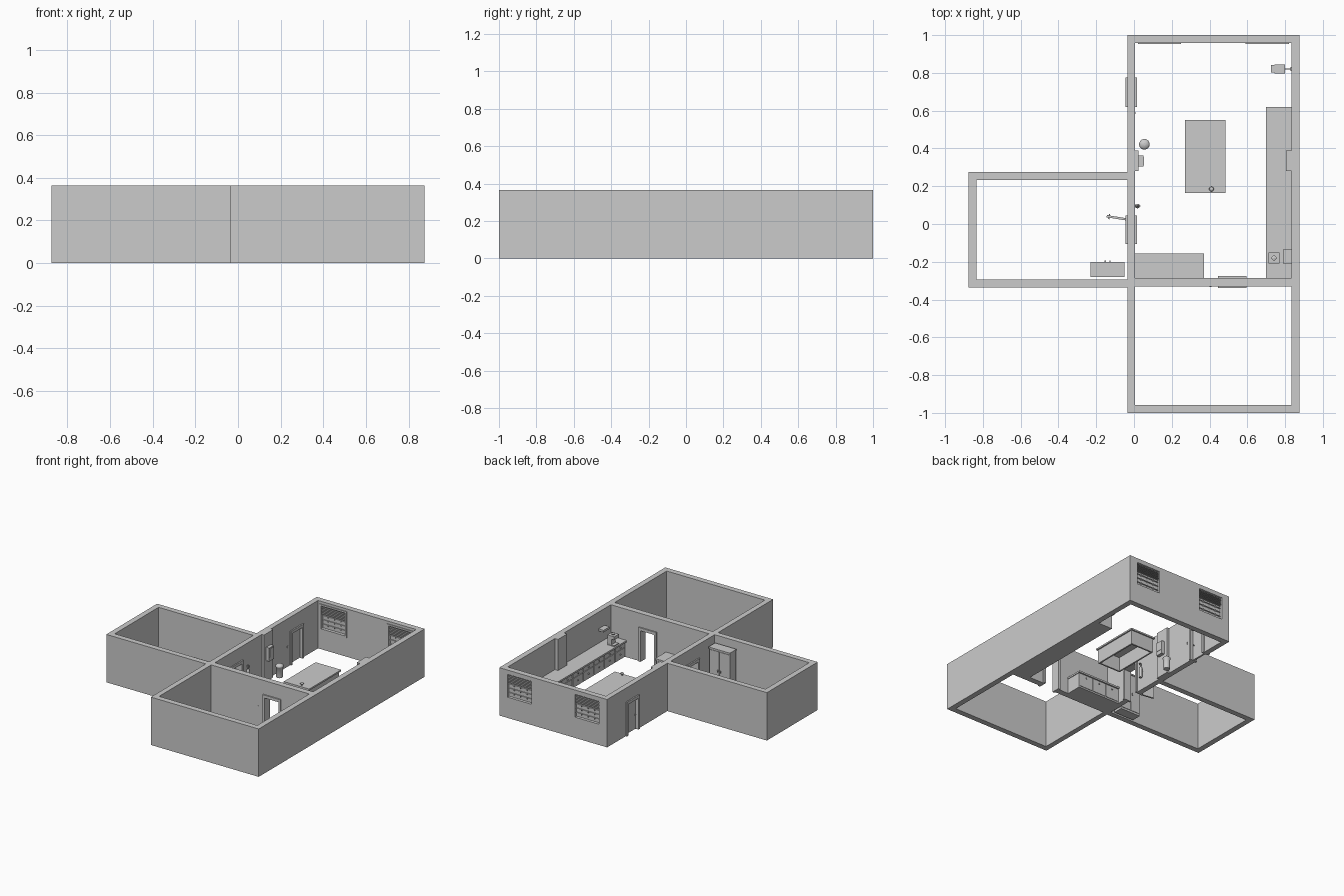
import bpy, bmesh, math
from mathutils import Matrix, Vector

grey = bpy.data.materials.new("plain grey")
grey.diffuse_color = (0.6, 0.6, 0.6, 1)


def finish(name, bm):
    me = bpy.data.meshes.new(name)
    bm.to_mesh(me)
    bm.free()
    me.materials.append(grey)
    ob = bpy.data.objects.new(name, me)
    bpy.context.collection.objects.link(ob)
    return ob


def boxes(name, items):
    """One object from (x0, x1, y0, y1, z0, z1) boxes."""
    bm = bmesh.new()
    for x0, x1, y0, y1, z0, z1 in items:
        m = Matrix.Translation(((x0 + x1) / 2, (y0 + y1) / 2, (z0 + z1) / 2)) \
            @ Matrix.Diagonal((x1 - x0, y1 - y0, z1 - z0, 1))
        bmesh.ops.create_cube(bm, size=1, matrix=m)
    return finish(name, bm)


def lathe(name, cx, cy, profile, n=20, rot=None):
    """Revolve (radius, z) points about a vertical axis."""
    bm = bmesh.new()
    rings = [[bm.verts.new((r * math.cos(2 * math.pi * i / n), r * math.sin(2 * math.pi * i / n), z))
              for i in range(n)] for r, z in profile]
    for a, b in zip(rings, rings[1:]):
        for i in range(n):
            f = bm.faces.new((a[i], a[(i + 1) % n], b[(i + 1) % n], b[i]))
            f.smooth = n > 10
    bm.faces.new(rings[0][::-1])
    bm.faces.new(rings[-1])
    for e in bm.edges:
        if len(e.link_faces) == 2 and e.calc_face_angle() > 0.6:
            e.smooth = False
    if rot:
        bmesh.ops.transform(bm, matrix=rot, verts=bm.verts)
    bmesh.ops.translate(bm, vec=Vector((cx, cy, 0)), verts=bm.verts)
    return finish(name, bm)


H = 0.365


def wall(name, axis, lo, hi, t0, t1, holes=()):
    """Wall running along x or y, with (start, end, bottom, top) openings."""
    parts, p = [], lo
    for a, b, z0, z1 in holes:
        parts += [(p, a, 0, H), (a, b, z1, H)]
        if z0 > 0:
            parts.append((a, b, 0, z0))
        p = b
    parts.append((p, hi, 0, H))
    boxes(name, [(a, b, t0, t1, c, d) if axis == "x" else (t0, t1, a, b, c, d)
                 for a, b, c, d in parts])


# Walls of the three rooms
DT = 0.24
WZ0, WZ1 = 0.145, 0.345
windows = [(0.02, 0.25), (0.59, 0.82)]
wall("main_left_wall", "y", -1, 1, -0.035, 0.005, [(-0.09, 0.03, 0, DT), (0.635, 0.76, 0, DT)])
wall("main_right_wall", "y", -1, 1, 0.833, 0.875)
wall("main_back_wall", "x", 0.005, 0.833, 0.957, 1.0, [(a, b, WZ0, WZ1) for a, b in windows])
wall("dividing_wall", "x", 0.005, 0.833, -0.33, -0.285, [(0.46, 0.58, 0, DT)])
wall("lower_room_front_wall", "x", 0.005, 0.833, -1, -0.957)
wall("side_room_left_wall", "y", -0.337, 0.275, -0.875, -0.833)
wall("side_room_back_wall", "x", -0.833, -0.035, 0.233, 0.275)
wall("side_room_front_wall", "x", -0.833, -0.035, -0.337, -0.295)

# Door frames
for name, axis, a, b, t0, t1 in [("side_door_frame", "y", -0.105, 0.045, -0.045, 0.015),
                                 ("outer_door_frame", "y", 0.62, 0.775, -0.045, 0.015),
                                 ("lower_door_frame", "x", 0.445, 0.595, -0.34, -0.275)]:
    ps = [(a, a + 0.017, 0, 0.26), (b - 0.017, b, 0, 0.26), (a + 0.017, b - 0.017, DT - 0.002, 0.26)]
    boxes(name, [(p, q, t0, t1, c, d) if axis == "x" else (t0, t1, p, q, c, d) for p, q, c, d in ps])

# Closed outer door and open inner door
boxes("outer_door", [(-0.022, -0.008, 0.637, 0.758, 0.002, DT - 0.002),
                     (-0.03, 0.002, 0.648, 0.654, 0.11, 0.117)])
leaf = boxes("open_door", [(-0.11, 0, -0.006, 0.006, 0.004, DT - 0.004),
                           (-0.1, -0.093, -0.014, 0.014, 0.11, 0.117)])
leaf.location = (-0.036, 0.024, 0)
leaf.rotation_euler.z = math.radians(-9)

# Windows: frame, pane, blind slats and glazing bars
for i, (a, b) in enumerate(windows):
    f = 0.013
    boxes(f"window_frame_{i}", [(a, a + f, 0.952, 1.0, WZ0, WZ1), (b - f, b, 0.952, 1.0, WZ0, WZ1),
                                (a + f, b - f, 0.952, 1.0, WZ0, WZ0 + f),
                                (a + f, b - f, 0.952, 1.0, WZ1 - f, WZ1)])
    boxes(f"window_pane_{i}", [(a + f, b - f, 0.975, 0.979, WZ0 + f, WZ1 - f)])
    boxes(f"window_blind_{i}", [(a + f, b - f, y, y + 0.012, 0.268 + k * 0.011, 0.271 + k * 0.011)
                                for k in range(6) for y in (0.96, 0.981)])
    bars = [(a + f, b - f, 0.968, 0.986, z, z + 0.005) for z in (0.185, 0.218, 0.25)]
    bars += [(x - 0.002, x + 0.002, 0.966, 0.988, z - 0.006, z + 0.006)
             for z in (0.185, 0.218, 0.25) for x in (a + 0.06, a + 0.115, b - 0.06)]
    boxes(f"window_bars_{i}", bars)

# Long counter on the right wall, with drawers, doors and knobs
boxes("long_counter", [(0.715, 0.833, -0.285, 0.61, 0, 0.115), (0.70, 0.833, -0.285, 0.62, 0.115, 0.128)])
n, s = 7, 0.895 / 7
fronts, knobs = [], []
for k in range(n):
    y0 = -0.285 + k * s
    for z0, z1 in ((0.012, 0.074), (0.08, 0.111)):
        fronts.append((0.71, 0.715, y0 + 0.005, y0 + s - 0.005, z0, z1))
        knobs.append((0.703, 0.71, y0 + s / 2 - 0.004, y0 + s / 2 + 0.004, (z0 + z1) / 2 - 0.004, (z0 + z1) / 2 + 0.004))
boxes("long_counter_fronts", fronts)
boxes("long_counter_knobs", knobs)

# Short counter on the dividing wall
boxes("short_counter", [(0.005, 0.365, -0.285, -0.166, 0, 0.115), (0.005, 0.37, -0.285, -0.155, 0.115, 0.128)])
boxes("short_counter_fronts", [(0.01 + k * 0.118, 0.122 + k * 0.118, -0.166, -0.162, 0.012, 0.11) for k in range(3)])
boxes("short_counter_knobs", [(0.062 + k * 0.118, 0.07 + k * 0.118, -0.162, -0.156, 0.085, 0.093) for k in range(3)])

# Island: top on a hollow body
boxes("island_top", [(0.27, 0.485, 0.165, 0.55, 0.108, 0.12)])
boxes("island_body", [(0.28, 0.292, 0.175, 0.54, 0, 0.108), (0.463, 0.475, 0.175, 0.54, 0, 0.108),
                      (0.292, 0.463, 0.175, 0.187, 0, 0.108), (0.292, 0.463, 0.528, 0.54, 0, 0.108)])
lathe("island_tap", 0.41, 0.185, [(0.005, 0.12), (0.005, 0.128), (0.013, 0.134), (0.011, 0.138), (0.003, 0.14)], 12)

# Shallow wall columns and the wall cabinet
boxes("right_column", [(0.806, 0.834, 0.28, 0.39, 0.128, H)])
boxes("left_column", [(0.004, 0.024, 0.28, 0.39, 0, H)])
boxes("wall_cabinet", [(0.024, 0.05, 0.305, 0.362, 0.16, 0.262), (0.05, 0.053, 0.311, 0.356, 0.19, 0.255)])

# Round bin
lathe("bin", 0.055, 0.422, [(0.023, 0), (0.026, 0.078), (0.028, 0.08), (0.028, 0.088), (0.02, 0.097), (0.006, 0.1)], 24)

# Fire extinguisher hung on the wall
lathe("extinguisher", 0.019, 0.095, [(0.011, 0.09), (0.012, 0.095), (0.012, 0.16), (0.009, 0.172),
                                     (0.004, 0.178), (0.004, 0.19)], 16)
boxes("extinguisher_handle", [(0.012, 0.032, 0.092, 0.098, 0.19, 0.195), (0.014, 0.034, 0.092, 0.098, 0.2, 0.204),
                              (0.012, 0.017, 0.092, 0.098, 0.188, 0.204), (0.004, 0.02, 0.088, 0.102, 0.14, 0.146)])

# Countertop machine and small wall shelf
boxes("countertop_machine", [(0.712, 0.77, -0.208, -0.152, 0.128, 0.135), (0.737, 0.77, -0.206, -0.154, 0.135, 0.2),
                             (0.712, 0.77, -0.208, -0.152, 0.178, 0.203)])
lathe("machine_hopper", 0.741, -0.18, [(0.012, 0.203), (0.018, 0.213), (0.004, 0.216)], 4)
boxes("wall_shelf", [(0.79, 0.834, -0.208, -0.135, 0.222, 0.238)])

# Wall mounted camera on an arm
boxes("camera_body", [(0.745, 0.8, 0.798, 0.845, 0.2, 0.235), (0.725, 0.745, 0.802, 0.841, 0.204, 0.231)])
boxes("camera_arm", [(0.79, 0.834, 0.818, 0.824, 0.214, 0.22), (0.828, 0.834, 0.81, 0.832, 0.205, 0.23)])

# Wardrobe in the side room
boxes("wardrobe", [(-0.225, -0.055, -0.28, -0.206, 0.0, 0.302), (-0.23, -0.05, -0.28, -0.2, 0.302, 0.312)])
boxes("wardrobe_doors", [(-0.22, -0.142, -0.206, -0.202, 0.015, 0.295), (-0.138, -0.06, -0.206, -0.202, 0.015, 0.295)])
boxes("wardrobe_knobs", [(x, x + 0.006, -0.202, -0.194, 0.14, 0.155) for x in (-0.155, -0.131)])

# Light switches
boxes("lower_room_switch", [(0.4, 0.41, -0.334, -0.33, 0.145, 0.16)])
boxes("main_room_switch", [(0.005, 0.009, 0.583, 0.593, 0.145, 0.16)])
